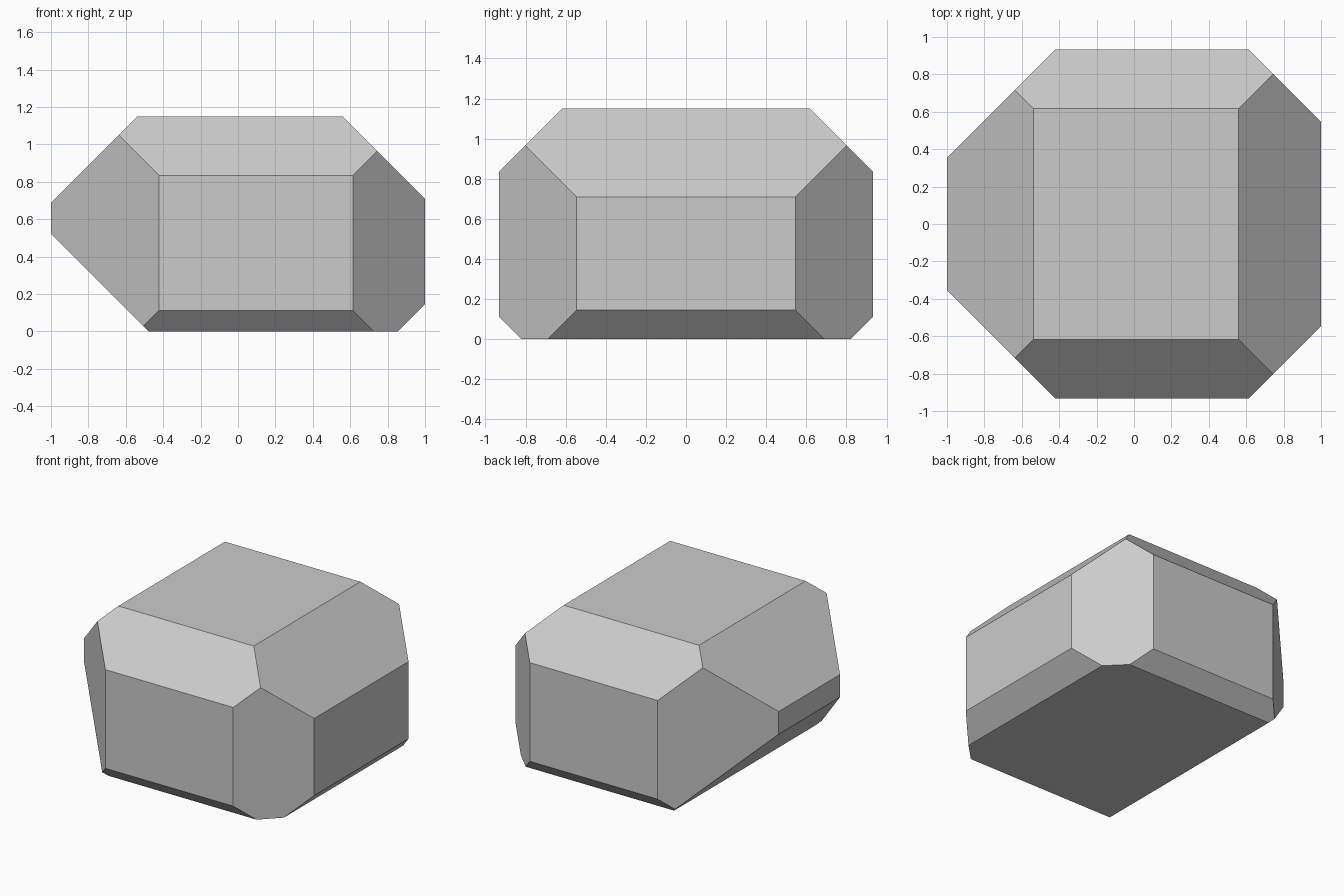
import bpy, bmesh
from mathutils import Vector, Matrix

if "Cube" in bpy.data.objects:
    bpy.data.objects.remove(bpy.data.objects["Cube"])

W, D, H = 1.0, 0.932, 1.15   # half width, half depth, height

bm = bmesh.new()

# Starting block standing on the ground
bmesh.ops.create_cube(bm, size=1.0, matrix=Matrix.Translation((0, 0, H / 2))
                      @ Matrix.Diagonal((2 * W, 2 * D, H, 1)))


def chamfer(normal, limit):
    """Slice off everything where normal . p > limit and cap the cut."""
    n = Vector(normal)
    cut = bmesh.ops.bisect_plane(
        bm, geom=bm.verts[:] + bm.edges[:] + bm.faces[:], dist=1e-5,
        plane_co=n * (limit / n.length_squared), plane_no=n, clear_outer=True)
    edges = [e for e in cut["geom_cut"] if isinstance(e, bmesh.types.BMEdge)]
    bmesh.ops.holes_fill(bm, edges=edges, sides=0)


# Chamfers along the left and right sides (top and bottom)
chamfer((1, 0, 1), 1.71)
chamfer((-1, 0, 1), 1.688)
chamfer((-1, 0, -1), 0.478)
chamfer((1, 0, -1), 0.855)

# Chamfers mirrored front and back
for s in (-1, 1):
    chamfer((0, s, 1), 1.767)
    chamfer((0, s, -1), 0.82)
    chamfer((1, s, 0), 1.546)
    chamfer((-1, s, 0), 1.355)

bmesh.ops.recalc_face_normals(bm, faces=bm.faces[:])
mesh = bpy.data.meshes.new("faceted_block")
bm.to_mesh(mesh)
bm.free()
block = bpy.data.objects.new("faceted_block", mesh)
bpy.context.collection.objects.link(block)
